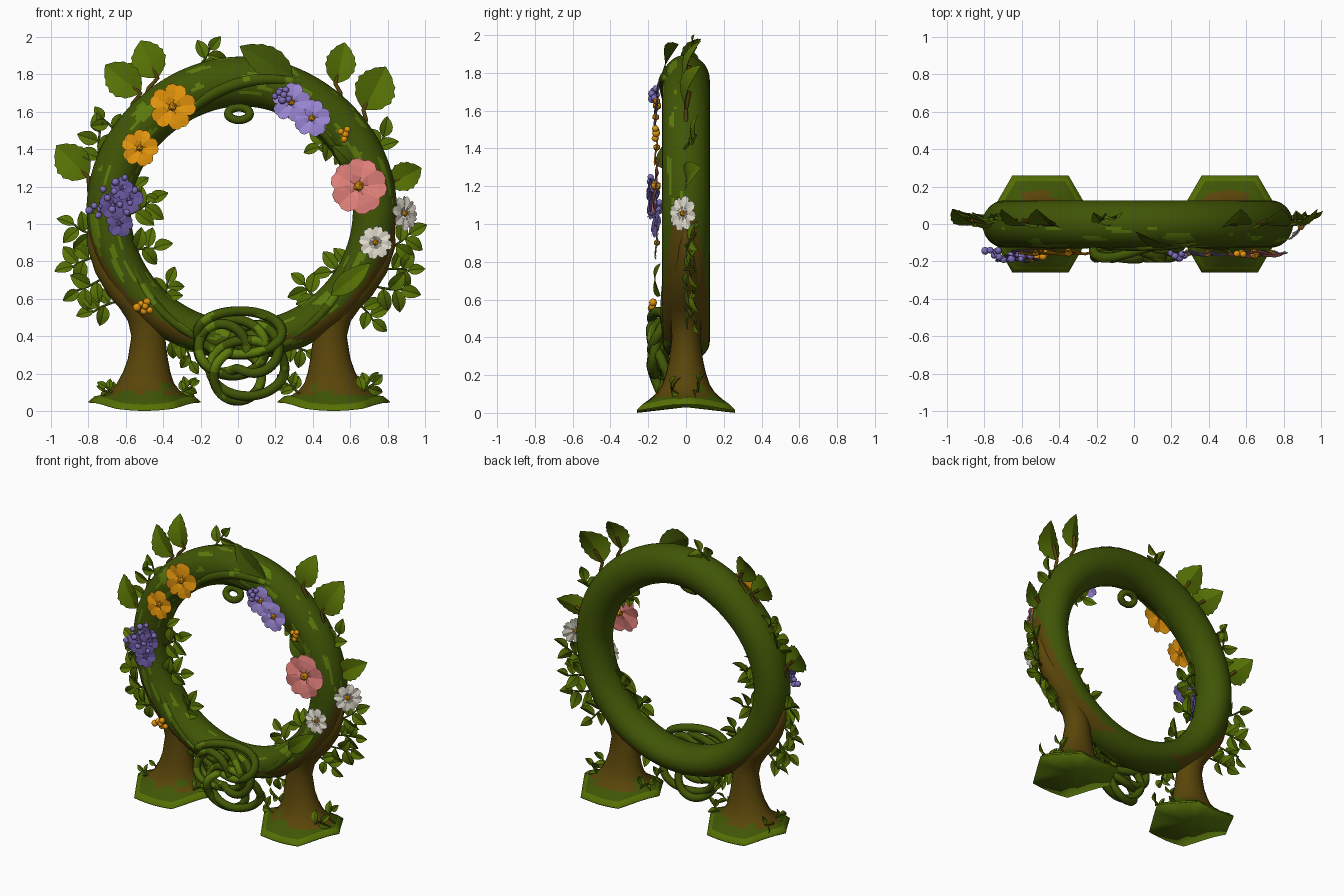
import bpy, bmesh, math, random
from math import sin, cos, pi, radians
from mathutils import Vector, noise

if "Cube" in bpy.data.objects:
    bpy.data.objects.remove(bpy.data.objects["Cube"])

random.seed(4)


def mat(name, r, g, b):
    m = bpy.data.materials.new(name)
    m.diffuse_color = tuple((c / 255) ** 2.2 for c in (r, g, b)) + (1,)
    m.use_nodes = True
    m.node_tree.nodes["Principled BSDF"].inputs["Base Color"].default_value = m.diffuse_color
    return m


BARK = mat("dark_green", 66, 86, 14)
MOSS = mat("moss_green", 92, 122, 20)
LEAF = mat("leaf_green", 86, 112, 12)
BROWN = mat("brown", 90, 71, 18)
ORANGE = mat("orange", 226, 147, 20)
LILAC = mat("lilac", 154, 134, 212)
VIOLET = mat("violet", 126, 108, 184)
PURPLE = mat("dark_purple", 100, 84, 150)
PINK = mat("pink", 224, 127, 121)
WHITE = mat("cream_white", 222, 217, 202)


def finish(bm, name, mats, smooth=False):
    me = bpy.data.meshes.new(name)
    for f in bm.faces:
        f.smooth = smooth
    bm.to_mesh(me)
    bm.free()
    for m in mats:
        me.materials.append(m)
    ob = bpy.data.objects.new(name, me)
    bpy.context.collection.objects.link(ob)
    return ob


def tube(name, pts, r, m, closed=False, taper=False, moss=False):
    """Round tube along a list of points, turned into a mesh."""
    cu = bpy.data.curves.new(name, 'CURVE')
    cu.dimensions = '3D'
    cu.bevel_depth, cu.bevel_resolution, cu.use_fill_caps = r, 2, True
    sp = cu.splines.new('POLY')
    sp.points.add(len(pts) - 1)
    for i, p in enumerate(pts):
        sp.points[i].co = (*p, 1)
        sp.points[i].radius = 1 - 0.75 * abs(2 * i / (len(pts) - 1) - 1) ** 3 if taper else 1
    sp.use_cyclic_u = closed
    sp.use_smooth = True
    tmp = bpy.data.objects.new(name, cu)
    bpy.context.collection.objects.link(tmp)
    me = bpy.data.meshes.new_from_object(tmp.evaluated_get(bpy.context.evaluated_depsgraph_get()))
    bpy.data.objects.remove(tmp)
    me.materials.clear()
    me.materials.append(m)
    me.materials.append(MOSS)
    for p in me.polygons:
        if moss and p.normal.y < -.3 and noise.noise(p.center * 9) > .22:
            p.material_index = 1
    ob = bpy.data.objects.new(name, me)
    bpy.context.collection.objects.link(ob)
    return ob


def skin(bm, rows):
    """Bridge closed rows of vertices."""
    for a, b in zip(rows, rows[1:]):
        for j in range(len(a)):
            k = (j + 1) % len(a)
            bm.faces.new((a[j], a[k], b[k], b[j]))


def ring_point(a, b, lift=0.0):
    rad = 0.118 + 0.015 * sin(a) + lift
    R = 0.712 - 0.02 * abs(sin(a)) - 0.012 * max(0, sin(a)) * sin(2 * a) ** 2 + rad * cos(b)
    return Vector((0.02 + R * cos(a), -(0.126 + lift) * sin(b), 1.07 + R * sin(a)))


# Main wreath ring: moss patches on its front, bark climbing its outer sides
bm = bmesh.new()
NA, NB = 300, 48
rows = [[bm.verts.new(ring_point(2 * pi * i / NA, 2 * pi * j / NB)) for j in range(NB)] for i in range(NA)]
skin(bm, rows + [rows[0]])
for n, f in enumerate(bm.faces):
    a, b = 2 * pi * (n // NB) / NA, 2 * pi * (n % NB) / NB
    m = f.calc_center_median()
    top = 1.1 if m.x > 0 else .95
    if .38 < m.z < top and cos(b) > .3 + .65 * (m.z - .45) / (top - .45):
        f.material_index = 2
    elif noise.noise(Vector((a * 4.5, b * 3.4 + a * 1.2, 3.3))) > 0.27 and 0.1 < b < 2.9:
        f.material_index = 1
bmesh.ops.recalc_face_normals(bm, faces=bm.faces)
finish(bm, "wreath_ring", [BARK, MOSS, BROWN], True)

# Raised vines lying on the ring: angle range, cross angle range, radius
for i, (a0, a1, b0, b1, r) in enumerate([(60, 130, 50, 150, .035), (200, 265, 130, 60, .026),
                                         (285, 345, 60, 140, .026), (20, 75, 150, 120, .03)]):
    pts = [ring_point(radians(a0 + (a1 - a0) * t / 24), radians(b0 + (b1 - b0) * t / 24), -0.016)
           for t in range(25)]
    tube(f"ring_vine_{i}", pts, r, BARK, taper=True, moss=True)

# Trunks: flat hexagonal flared foot rising into the ring (height, centre, radius, hexagon share)
LEVELS = [(.085, .5, .225, .4), (.11, .497, .185, .2), (.15, .495, .152, .1), (.21, .488, .126, 0),
          (.28, .482, .107, 0), (.40, .48, .09, 0), (.48, .492, .096, 0), (.55, .525, .108, 0),
          (.62, .58, .115, 0), (.74, .648, .115, 0), (.88, .70, .108, 0), (.98, .725, .08, 0),
          (1.04, .73, .03, 0)]
for side, s in (("left", -1), ("right", 1)):
    bm = bmesh.new()
    N = 24

    def hex_r(t):
        return cos(pi / 6) / cos((t % (pi / 3)) - pi / 6)

    off = 0.012 if s > 0 else 0
    angs = [2 * pi * j / N for j in range(N)]
    rows = []
    for r, lift in ((.30, 0), (.30, .006), (.265, .035)):
        rows.append([bm.verts.new((s * .5 + off + r * hex_r(t) * cos(t), r * hex_r(t) * sin(t),
                                   .045 * abs(cos(t)) ** 2 + lift)) for t in angs])
    for z, cx, r, h in LEVELS:
        o2 = off + (.022 * min(1, max(0, (z - .45) / .3)) if s > 0 else 0)
        ry = r * (0.84 if z < .6 else max(.45, .84 - (z - .6) * 1.2))
        rows.append([bm.verts.new((s * cx + o2 + r * (1 + h * (hex_r(t) - 1)) * cos(t),
                                   ry * (1 + h * (hex_r(t) - 1)) * sin(t), z)) for t in angs])
    skin(bm, rows)
    bm.faces.new(rows[-1])
    # hollowed underside
    c = bm.verts.new((s * .5 + off, 0, .03))
    under = {bm.faces.new((c, rows[0][(j + 1) % N], rows[0][j])) for j in range(N)}
    bmesh.ops.recalc_face_normals(bm, faces=bm.faces)
    for f in bm.faces:
        m = f.calc_center_median()
        d = math.hypot(m.x - s * .5 - off, m.y)
        if f in under:
            f.material_index = 3
        elif m.z < .15 and d > .235:
            f.material_index = 2
        elif m.z < .15 and (d > .205 or (d > .15 and noise.noise(m * 14) > 0.15)):
            f.material_index = 1
    finish(bm, f"{side}_trunk", [BROWN, BARK, LEAF, MOSS], True)


def knot_y(y, z):
    return y + .3 * max(0, .25 - z)


# Knot of woven vines at the bottom
knot = []
for i in range(120):
    t = 4 * pi * i / 120
    r = .145 + .085 * cos(1.5 * t)
    z = .285 + r * sin(t + .5)
    knot.append((r * cos(t + .5), knot_y(-.15 + .035 * sin(1.5 * t), z), z))
tube("knot_vine", knot, .027, BARK, closed=True, moss=True)
for i, (cx, cz, rx, rz) in enumerate([(.01, .42, .225, .115), (.05, .23, .2, .15), (-.03, .34, .18, .15)]):
    pts = []
    for k in range(48):
        t = 2 * pi * k / 48
        z = cz + rz * sin(t)
        pts.append((cx + rx * cos(t), knot_y(-.145 + .035 * sin(2 * t + 2 * i), z), z))
    tube(f"knot_loop_{i}", pts, .027, BARK, closed=True, moss=True)

# Small curl under the top of the ring
tube("top_curl", [(.005 + .058 * cos(2 * pi * k / 24), -.06 + .02 * sin(2 * pi * k / 24),
                   1.59 + .034 * sin(2 * pi * k / 24)) for k in range(24)], .023, BARK, closed=True)


def leaf(bm, base, tip, width, n=6, fold=.35, jag=.0, tilt=1.0):
    """Folded pointed leaf between two points; width is the half width."""
    base, tip = Vector(base), Vector(tip)
    ax = tip - base
    nrm = Vector((random.uniform(-.4, .4) * tilt, -1, random.uniform(-.2, .5) * tilt))
    sd = ax.cross(nrm).normalized()
    up = sd.cross(ax).normalized()
    rows = []
    for i in range(n + 1):
        t = i / n
        w = width * max(sin(pi * t ** .8), 0.01) ** .8 * (1 - jag * (i % 2))
        c = base + ax * t + up * (.1 * ax.length * sin(pi * t))
        rows.append([bm.verts.new(c + sd * w * k + up * abs(k) * w * fold) for k in (-1, 0, 1)])
    for a, b in zip(rows, rows[1:]):
        for k in (0, 1):
            bm.faces.new((a[k], a[k + 1], b[k + 1], b[k]))


# Large leaves: base x z, tip x z, half width
bm = bmesh.new()
BIG = [(-.43, 1.78, -.52, 1.98, .1), (-.52, 1.70, -.71, 1.85, .1), (-.80, 1.25, -.97, 1.42, .1),
       (.52, 1.75, .57, 1.97, .085), (.67, 1.61, .79, 1.84, .115), (.80, 1.21, .98, 1.30, .08)]
for bx, bz, tx, tz, w in BIG:
    leaf(bm, (bx, .0, bz), (tx, .08, tz), w, 12, .25, .1, .5)
leaf(bm, (.50, -.135, .62), (.71, -.135, .79), .055, 8, .2, 0, .2)
finish(bm, "large_leaves", [LEAF])
bm = bmesh.new()
leaf(bm, (.29, -.1, 1.79), (.01, -.04, 1.95), .085, 12, .2, .08, .3)
leaf(bm, (.62, -.1, 1.30), (.50, -.12, 1.42), .05, 8)
finish(bm, "dark_leaves", [BARK])
for i, (bx, bz, tx, tz, w) in enumerate(BIG):
    d = Vector((bx - .02, 0, bz - 1.07)).normalized()
    root = Vector((.02, .0, 1.07)) + d * .76 + Vector((-d.z, 0, d.x)) * (.14 if bx < 0 else -.1)
    mid = (root + Vector((bx, 0, bz))) / 2 + d * .02
    tube(f"leaf_stem_{i}", [root, mid, (bx, 0, bz), (.6 * bx + .4 * tx, .02, .6 * bz + .4 * tz)], .011, BROWN)

# Leafy sprigs: base x, base z, direction in degrees, length
OUTER = [(-.2, 1.85, 50, .17), (-.74, 1.33, 100, .29), (-.66, 1.5, 125, .15), (-.78, .94, 160, .2),
         (-.78, .82, 195, .2), (-.74, .70, 215, .23), (-.67, .58, 195, .2), (.74, 1.36, 80, .2),
         (.83, .88, 28, .19), (.81, .76, 5, .18), (.76, .66, -15, .2), (.66, .56, -40, .17)]
INNER = [(-.56, 1.06, 25, .19), (-.56, .86, 15, .2), (-.40, .60, 65, .16), (-.56, 1.2, -25, .15),
         (.52, 1.46, 200, .17), (.57, 1.38, 175, .13), (.60, .78, 190, .19), (.42, .60, 140, .18),
         (-.37, .38, -20, .16), (-.28, .34, -60, .14), (.28, .36, -35, .16)]
FOOT = [(-.66, .09, 150, .1), (-.30, .10, 40, .1), (.31, .11, 135, .12), (.66, .10, 45, .13)]
bm = bmesh.new()
SPRIGS = [(*s, .0, .09) for s in OUTER] + [(*s, -.03, .0) for s in INNER]
SPRIGS += [(*s, y, y * 1.2) for s in FOOT for y in (-.07, .06)]
for i, (x, z, ang, ln, y0, y1) in enumerate(SPRIGS):
    def along(t, ang=ang):
        a = radians(ang + 18 * t * (-1) ** i)
        return Vector((x + ln * t * cos(a), y0 + (y1 - y0) * t, z + ln * t * sin(a)))
    L = min(.125, ln * .65)
    count = 4 if ln > .15 else 3
    for k in range(count):
        t = .08 + .47 * k / (count - 1)
        last = k == count - 1
        a = radians(ang + (0 if last else (62 if (k + i) % 2 else -62)))
        p = along(t)
        size = L * random.uniform(.88, 1.02) * (.9 if last else 1)
        leaf(bm, p, p + Vector((size * cos(a), random.uniform(-.01, .05), size * sin(a))), size * .32)
    tube(f"sprig_stem_{i}", [along(t) for t in (-.25, 0, .3, .6)], .006, BARK)
finish(bm, "sprig_leaves", [LEAF])


def flower(name, x, y, z, r, petals, m, face=(0, -1, .1), centre=ORANGE, wide=.47):
    """Cupped notched petals around a round centre."""
    bm = bmesh.new()
    n = Vector(face).normalized()
    u = n.cross(Vector((0, 0, 1))).normalized()
    v = u.cross(n)
    o = Vector((x, y, z))
    prof = [(.05, .06), (.35, wide * .66), (.68, wide), (.9, wide * .8), (1.0, wide * .35)]
    for p in range(petals):
        a = 2 * pi * p / petals + pi / 2 + .2
        d, e = u * cos(a) + v * sin(a), v * cos(a) - u * sin(a)
        cols = []
        for q, w in prof:
            h = n * r * (.35 * q * (1.1 - q) + .012 * (p % 2))
            mid = q - (.05 if q == 1 else 0)
            cols.append([bm.verts.new(o + r * (d * (mid if k == 0 else q) + e * w * k) + h
                                      + n * r * .07 * abs(k)) for k in (-1, 0, 1)])
        for c0, c1 in zip(cols, cols[1:]):
            for k in (0, 1):
                bm.faces.new((c0[k], c0[k + 1], c1[k + 1], c1[k]))
    old = set(bm.faces)
    made = bmesh.ops.create_icosphere(bm, subdivisions=1, radius=r * .2)
    bmesh.ops.translate(bm, verts=made['verts'], vec=o + n * r * .1)
    for f in set(bm.faces) - old:
        f.material_index = 1
    finish(bm, name, [m, centre])


flower("large_orange_flower", -.35, -.14, 1.625, .125, 5, ORANGE)
flower("small_orange_flower", -.525, -.145, 1.405, .1, 5, ORANGE)
flower("upper_lilac_flower", .285, -.145, 1.65, .105, 5, LILAC)
flower("lower_lilac_flower", .395, -.15, 1.565, .1, 5, LILAC)
flower("pink_flower", .645, -.145, 1.2, .15, 5, PINK, wide=.52)
flower("outer_white_flower", .885, -.01, 1.055, .095, 8, WHITE, (.75, -.7, .1), wide=.31)
flower("front_white_flower", .735, -.145, .9, .09, 8, WHITE, wide=.31)
for i, (x, z, r) in enumerate([(-.635, 1.0, .075), (-.58, 1.13, .08), (-.67, 1.1, .08), (-.62, 1.19, .065)]):
    flower(f"purple_blossom_{i}", x, -.15 - .01 * i, z, r, 5, PURPLE, (.3 * (-1) ** i, -1, .2), VIOLET)


def berries(name, x, z, spread, r, count, m, y=-.165):
    """Cluster of round berries spread on a spiral."""
    bm = bmesh.new()
    for k in range(count):
        q, a = spread * math.sqrt((k + .3) / count), k * 2.4
        made = bmesh.ops.create_icosphere(bm, subdivisions=2, radius=r * random.uniform(.85, 1.1))
        bmesh.ops.translate(bm, verts=made['verts'],
                            vec=(x + q * cos(a), y + random.uniform(-.02, .01), z + q * sin(a)))
    finish(bm, name, [m], True)


berries("purple_berries", -.635, 1.15, .11, .02, 13, VIOLET, -.175)
berries("side_purple_berries", -.75, 1.08, .05, .021, 5, VIOLET, -.15)
berries("upper_purple_berries", .235, 1.69, .045, .02, 6, VIOLET)
berries("right_orange_berries", .565, 1.48, .035, .021, 4, ORANGE)
berries("left_orange_berries", -.505, .56, .042, .021, 6, ORANGE)
